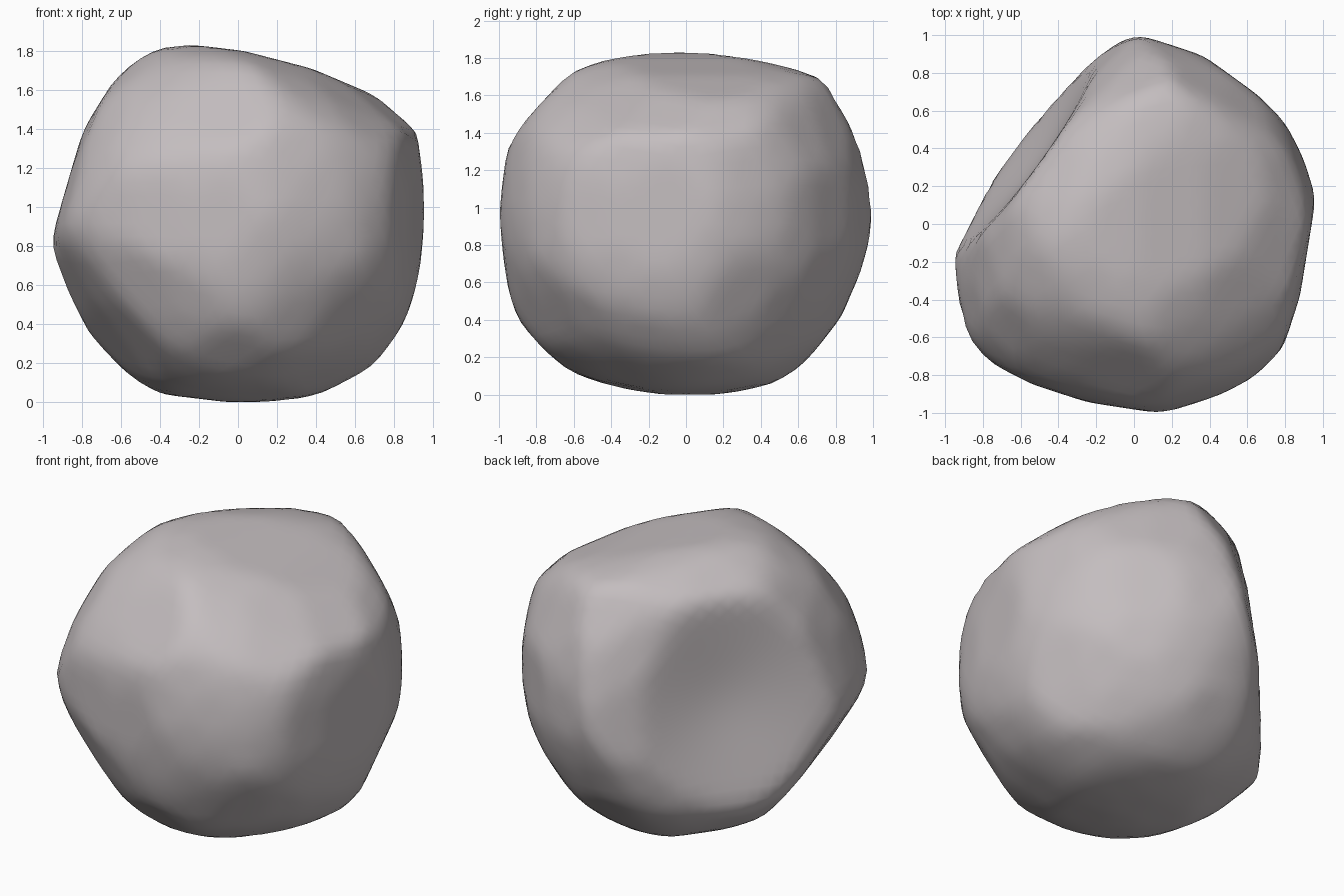
import bpy
import bmesh
from math import cos, sin, radians
from mathutils import Vector

default_cube = bpy.data.objects.get("Cube")
if default_cube:
    bpy.data.objects.remove(default_cube, do_unlink=True)

CENTRE = Vector((0, 0, 0.915))
UP = Vector((0, 0, 1))

# Contours of the boulder, measured across and up from its centre
FRONT_CONTOUR = [
    (.96, .13), (.92, .49), (.7, .65), (.37, .79), (0, .88), (-.28, .915),
    (-.45, .9), (-.65, .71), (-.78, .49), (-.85, .28), (-.96, -.16),
    (-.77, -.55), (-.62, -.73), (-.42, -.87), (-.1, -.91), (.1, -.915),
    (.4, -.88), (.67, -.75), (.85, -.51), (.92, -.3)]
SIDE_CONTOUR = [
    (1, .08), (.99, .26), (.93, .5), (.77, .76), (.4, .86), (.05, .915),
    (-.2, .915), (-.45, .87), (-.62, .81), (-.83, .66), (-.93, .52),
    (-1, .08), (-.95, -.35), (-.88, -.55), (-.68, -.77), (-.45, -.85),
    (-.1, -.915), (.2, -.91), (.45, -.86), (.68, -.68), (.83, -.5), (.95, -.2)]
PLAN_CONTOUR = [
    (.95, .18), (.89, .36), (.8, .53), (.61, .71), (.34, .9), (0, 1),
    (-.08, 1), (-.18, .94), (-.68, .35), (-.84, -.03), (-.96, -.19),
    (-.93, -.45), (-.86, -.65), (-.55, -.84), (-.25, -.94), (.15, -1),
    (.38, -.93), (.6, -.83), (.79, -.65), (.88, -.35)]
FRONT_CORNER_CONTOUR = [
    (.95, .26), (.92, -.27), (.62, -.8), (.36, -.91), (-.1, -.97),
    (-.28, -.96), (-.7, -.72), (-.96, -.25), (-1.07, .03), (-.95, .36),
    (-.74, .68), (-.43, .88), (-.03, .94), (.55, .92), (.65, .87), (.86, .47)]
SPLIT_CORNER_CONTOUR = [
    (-.95, .27), (-.84, .6), (-.74, .67), (-.21, .88), (.37, .94),
    (.81, .57), (.95, .4), (1.04, .23), (1.07, .06), (1.02, -.18),
    (.39, -.88), (.2, -.92), (-.19, -.96), (-.39, -.91), (-.68, -.71),
    (-.84, -.46), (-.94, -.16)]
UNDERSIDE_CONTOUR = [
    (.21, 1.04), (-.08, 1.01), (-.7, .73), (-.84, .61), (-.98, .42),
    (-1.03, .1), (-1.02, -.21), (-.7, -.77), (-.52, -.89), (-.17, -.97),
    (.04, -.97), (.33, -.89), (.74, -.63), (.77, -.1), (.7, .42),
    (.61, .73), (.39, .99)]

# Hollowed split face on the back: outward normal, depth and rim rise
SPLIT_NORMAL = Vector((-.81, .58, .12)).normalized()
SPLIT_DISTANCE = 0.61
SPLIT_RIM = 0.25


def make_section(contour, azimuth, elevation):
    """Place a contour on the plane facing the given direction."""
    a, e = radians(azimuth), radians(elevation)
    heading = Vector((cos(a), sin(a), 0))
    normal = heading * cos(e) + UP * sin(e)
    across = UP.cross(heading)
    points = [Vector(p) for p in contour]
    return points, across, normal.cross(across), normal


SECTIONS = [
    make_section(FRONT_CONTOUR, -90, 0),
    make_section(SIDE_CONTOUR, 0, 0),
    make_section(PLAN_CONTOUR, -90, 90),
    make_section(FRONT_CORNER_CONTOUR, -45, 30),
    make_section(SPLIT_CORNER_CONTOUR, 135, 30),
    make_section(UNDERSIDE_CONTOUR, 45, -30),
]


def facet_distance(direction):
    """How far out the tangent plane facing this direction lies."""
    total = weight_sum = 0.0
    for points, across, upward, normal in SECTIONS:
        flat = Vector((direction.dot(across), direction.dot(upward)))
        if flat.length < 0.05:
            continue
        flat.normalize()
        weight = 1 / (direction.dot(normal) ** 2 + 0.002)
        total += weight * max(p.dot(flat) for p in points)
        weight_sum += weight
    return total / weight_sum


def unit_sphere(subdivisions):
    sphere = bmesh.new()
    bmesh.ops.create_icosphere(sphere, subdivisions=subdivisions, radius=1)
    return sphere


# Tangent planes that chisel the boulder from every side
chisel = unit_sphere(4)
FACETS = []
for vert in chisel.verts:
    facing = vert.co.normalized()
    FACETS.append((facing, facet_distance(facing)))
chisel.free()


def boulder_radius(direction):
    """Nearest tangent plane, or the hollow of the split face."""
    radius = 2.0
    for normal, distance in FACETS:
        facing = direction.dot(normal)
        if facing > 0.3:
            radius = min(radius, distance / facing)
    facing = direction.dot(SPLIT_NORMAL)
    if facing > 0.3:
        hollow = SPLIT_DISTANCE + SPLIT_RIM * (1 - facing)
        radius = min(radius, hollow / facing)
    return radius


# Stone material
stone = bpy.data.materials.new("warm_grey_stone")
stone.use_nodes = True
colour = (0.55, 0.51, 0.52, 1)
stone.diffuse_color = colour
shader = next(n for n in stone.node_tree.nodes if n.type == "BSDF_PRINCIPLED")
shader.inputs["Base Color"].default_value = colour
shader.inputs["Roughness"].default_value = 0.9

# Boulder body
bm = unit_sphere(5)
for vert in bm.verts:
    direction = vert.co.normalized()
    vert.co = CENTRE + direction * boulder_radius(direction)
bmesh.ops.smooth_vert(bm, verts=bm.verts[:], factor=0.4, use_axis_x=True,
                      use_axis_y=True, use_axis_z=True)
bmesh.ops.recalc_face_normals(bm, faces=bm.faces[:])
for face in bm.faces:
    face.smooth = True

mesh = bpy.data.meshes.new("boulder")
bm.to_mesh(mesh)
bm.free()
mesh.materials.append(stone)
boulder = bpy.data.objects.new("boulder", mesh)
bpy.context.collection.objects.link(boulder)
